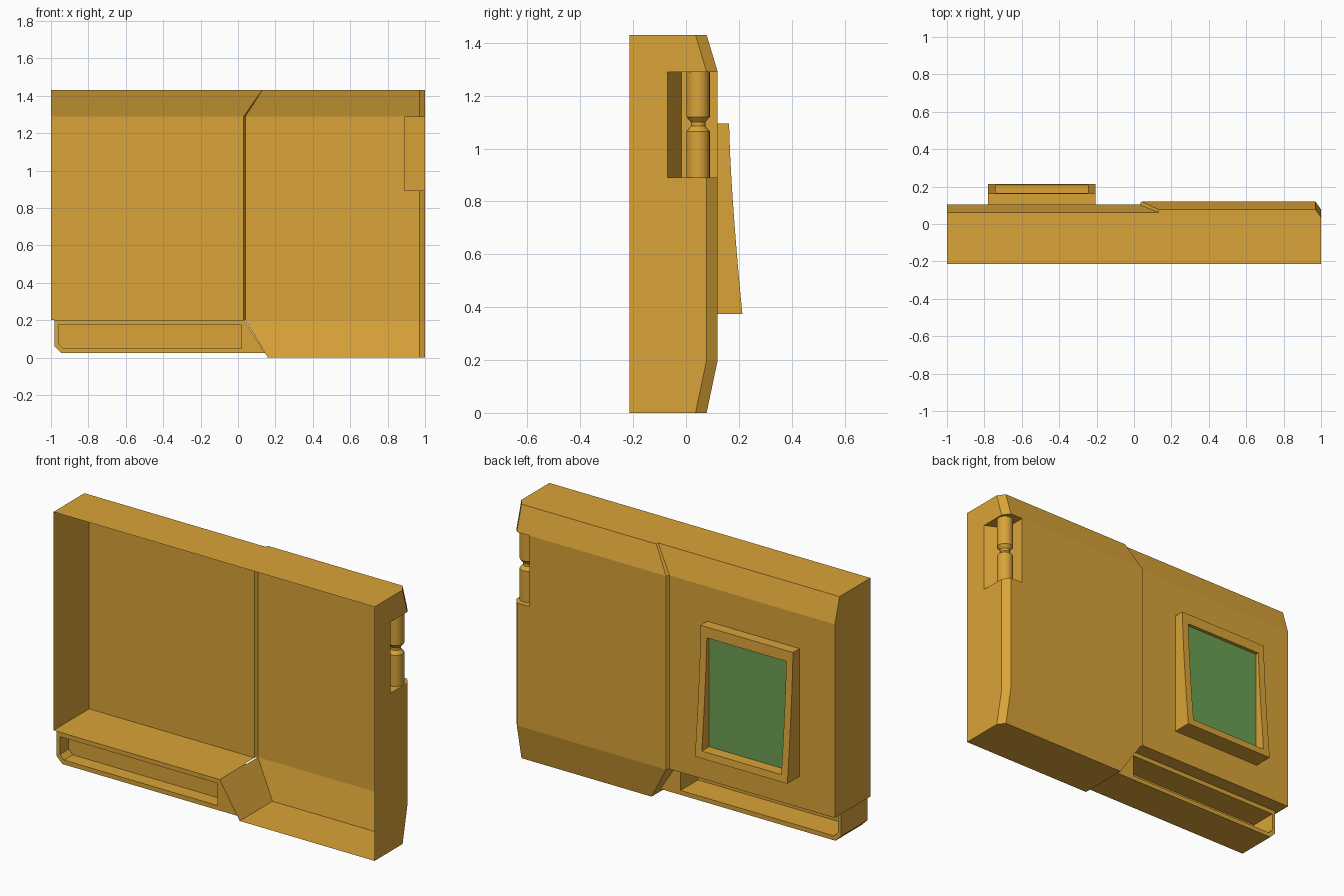
import bpy, bmesh, math
from mathutils import Vector

cube = bpy.data.objects.get("Cube")
if cube:
    bpy.data.objects.remove(cube, do_unlink=True)


def material(name, rgb):
    m = bpy.data.materials.new(name)
    m.use_nodes = True
    m.diffuse_color = (*rgb, 1)
    m.node_tree.nodes["Principled BSDF"].inputs["Base Color"].default_value = (*rgb, 1)
    return m


ochre = material("ochre plastic", (0.70, 0.37, 0.04))
green = material("screen green", (0.15, 0.35, 0.087))


def finish(name, bm, mat):
    bmesh.ops.remove_doubles(bm, verts=bm.verts, dist=0.0005)
    bmesh.ops.recalc_face_normals(bm, faces=bm.faces)
    mesh = bpy.data.meshes.new(name)
    bm.to_mesh(mesh)
    bm.free()
    mesh.materials.append(mat)
    ob = bpy.data.objects.new(name, mesh)
    bpy.context.collection.objects.link(ob)
    return ob


def face(bm, pts):
    return bm.faces.new([bm.verts.new(p) for p in pts])


def skin(bm, rows, skip=()):
    """Join rows of points with quads, leaving out the (row, column) cells in skip."""
    for r, (a, b) in enumerate(zip(rows, rows[1:])):
        for c in range(len(a) - 1):
            if (r, c) not in skip:
                face(bm, [a[c], a[c + 1], b[c + 1], b[c]])


FRONT = -0.213            # open rim of the shell
BACK, STEP = 0.12, 0.016  # raised back plane, and drop to the lower half
SLOPE = 0.042             # how far the bevelled ends lean in
TOP, SHOULDER, HIP = 1.43, 1.29, 0.2
POCKET_Z, POCKET_X, POCKET_Y = 0.89, 0.89, -0.07

# Raised half of the shell, with a notch for the stylus pocket
bm = bmesh.new()
rows = []
for z, seam, y in [(0, 0.16, BACK - SLOPE), (HIP, 0.04, BACK), (POCKET_Z, 0.04, BACK),
                   (SHOULDER, 0.04, BACK), (TOP, 0.13, BACK - SLOPE)]:
    outline = [(seam, y), (POCKET_X, y), (0.97, y), (1, y - SLOPE), (1, POCKET_Y), (1, FRONT)]
    rows.append([Vector((px, py, z)) for px, py in outline])
skin(bm, rows, skip={(2, 1), (2, 2), (2, 3)})
for row in (rows[0], rows[-1]):
    face(bm, row + [Vector((row[0].x, FRONT, row[0].z))])
low, high = rows[0][0], rows[1][0]
face(bm, [low, high, (high.x, FRONT, high.z), (low.x, FRONT, low.z)])
finish("raised_shell", bm, ochre)

# Lower half of the shell
bm = bmesh.new()
left_rows = []
for z, seam, y in [(HIP, 0.03, BACK), (SHOULDER, 0.03, BACK), (TOP, 0.13, BACK - SLOPE)]:
    y -= STEP
    left_rows.append([Vector(p) for p in [(-1, FRONT, z), (-1, y, z), (seam, y, z)]])
skin(bm, left_rows)
for row in (left_rows[0], left_rows[-1]):
    face(bm, row + [Vector((row[2].x, FRONT, row[2].z))])
# Narrow riser between the two levels
skin(bm, [[a[2], b[0]] for a, b in zip(left_rows, (rows[1], rows[3], rows[4]))])
finish("lower_shell", bm, ochre)

# Stylus pocket
bm = bmesh.new()
ring = [(1, POCKET_Y), (POCKET_X, -0.017), (POCKET_X, BACK), (0.97, BACK), (1, BACK - SLOPE)]
floor, ceiling = [[Vector((px, py, z)) for px, py in ring] for z in (POCKET_Z, SHOULDER)]
face(bm, floor)
face(bm, ceiling)
skin(bm, [floor[:3], ceiling[:3]])
finish("stylus_pocket", bm, ochre)

# Stylus with a pinched waist
bm = bmesh.new()
profile = [(0.044, POCKET_Z), (0.044, 1.065), (0.028, 1.085), (0.028, 1.1),
           (0.044, 1.12), (0.044, SHOULDER)]
SIDES = 24
turn = [2 * math.pi * i / SIDES for i in range(SIDES + 1)]
skin(bm, [[(0.95 + r * math.cos(a), 0.046 + r * math.sin(a), z) for a in turn]
          for r, z in profile])
stylus = finish("stylus", bm, ochre)
bpy.ops.object.select_all(action="DESELECT")
stylus.select_set(True)
bpy.context.view_layer.objects.active = stylus
bpy.ops.object.shade_smooth_by_angle(angle=math.radians(25))

# Hollow tray under the lower half, with a divider inside
bm = bmesh.new()
outer = [(-0.98, HIP), (-0.98, 0.06), (-0.945, 0.025), (0.145, 0.025), (0.035, HIP)]
inner = [(-0.96, 0.175), (-0.96, 0.075), (-0.935, 0.05), (0.02, 0.05), (0.02, 0.175)]
TRAY_BACK, DIVIDER = 0.02, -0.135


def loop(pts, y):
    return [Vector((px, y, pz)) for px, pz in pts + pts[:1]]


skin(bm, [loop(inner, FRONT), loop(outer, FRONT), loop(outer, TRAY_BACK),
          loop(inner, TRAY_BACK), loop(inner, DIVIDER), loop(inner, FRONT)])
face(bm, loop(inner, DIVIDER)[:-1])
finish("tray", bm, ochre)

# Screen frame with a gently curved face
bm = bmesh.new()
Z0, Z1, IN0, IN1 = 0.375, 1.095, 0.415, 1.035
COLS = [-0.78, -0.74, -0.245, -0.205]
N = 10
heights = [Z0] + [IN0 + (IN1 - IN0) * i / N for i in range(N + 1)] + [Z1]


def bulge(z):
    return 0.163 + 0.05 * ((Z1 - z) / (Z1 - Z0)) ** 1.4


skin(bm, [[(px, bulge(z), z) for px in COLS] for z in heights],
     skip={(r, 1) for r in range(1, N + 1)})
bmesh.ops.remove_doubles(bm, verts=bm.verts, dist=0.0005)
rim = [e for e in bm.edges if e.is_boundary]
for v in bmesh.ops.extrude_edge_only(bm, edges=rim)["geom"]:
    if isinstance(v, bmesh.types.BMVert):
        v.co.y = BACK - STEP
finish("screen_frame", bm, ochre)

# Screen
bm = bmesh.new()
face(bm, [(COLS[2], 0.145, IN0), (COLS[1], 0.145, IN0),
          (COLS[1], 0.145, IN1), (COLS[2], 0.145, IN1)])
screen = finish("screen", bm, green)
if screen.data.polygons[0].normal.y < 0:
    screen.data.flip_normals()
